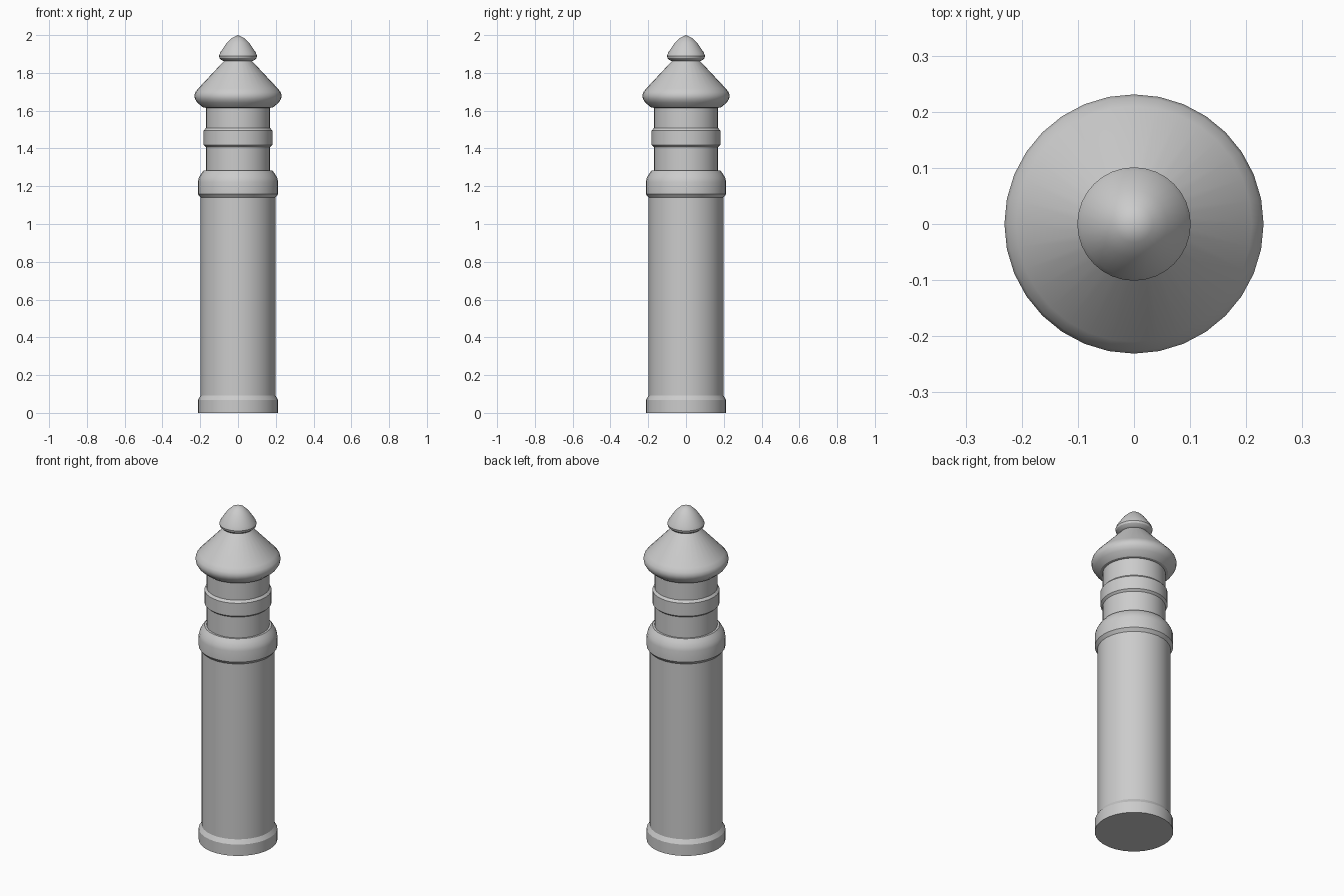
import bpy, bmesh, math

if "Cube" in bpy.data.objects:
    bpy.data.objects.remove(bpy.data.objects["Cube"])

SIDES = 32


def lathe(name, profile, cap_bottom=False):
    """Revolve (radius, height) points around z; a zero radius closes to a point."""
    bm = bmesh.new()
    rings = []
    for r, z in profile:
        n = SIDES if r > 0 else 1
        rings.append([bm.verts.new((r * math.cos(2 * math.pi * i / SIDES),
                                    r * math.sin(2 * math.pi * i / SIDES), z))
                      for i in range(n)])
    for low, high in zip(rings, rings[1:]):
        for i in range(SIDES):
            j = (i + 1) % SIDES
            if len(high) == 1:
                bm.faces.new((low[i], low[j], high[0]))
            else:
                bm.faces.new((low[i], low[j], high[j], high[i]))
    if cap_bottom:
        bm.faces.new(rings[0][::-1])
    mesh = bpy.data.meshes.new(name)
    bm.to_mesh(mesh)
    bm.free()
    obj = bpy.data.objects.new(name, mesh)
    bpy.context.collection.objects.link(obj)
    bpy.ops.object.select_all(action='DESELECT')
    obj.select_set(True)
    bpy.context.view_layer.objects.active = obj
    bpy.ops.object.shade_smooth_by_angle(angle=math.radians(30))
    return obj


# Foot ring with a chamfered top edge
lathe("base", [(0.213, 0), (0.213, 0.068), (0.198, 0.092)], cap_bottom=True)

# Long plain post
lathe("shaft", [(0.198, 0.092), (0.198, 1.14)])

# Rounded shoulder collar
lathe("collar", [(0.198, 1.14), (0.213, 1.158), (0.213, 1.222), (0.208, 1.243),
                 (0.196, 1.265), (0.182, 1.283), (0.17, 1.283)])

# Narrow neck with a raised band
lathe("neck", [(0.17, 1.283), (0.17, 1.407), (0.182, 1.418), (0.182, 1.495),
               (0.17, 1.508), (0.17, 1.615)])

# Flared conical cap
lathe("cap", [(0.17, 1.615), (0.185, 1.617), (0.215, 1.642), (0.228, 1.662),
              (0.231, 1.68), (0.226, 1.698), (0.21, 1.718), (0.075, 1.862)])

# Pointed knob on top
lathe("finial", [(0.075, 1.862), (0.085, 1.866), (0.098, 1.878), (0.101, 1.89),
                 (0.094, 1.908), (0.06, 1.958), (0.033, 1.984), (0, 2.0)])
